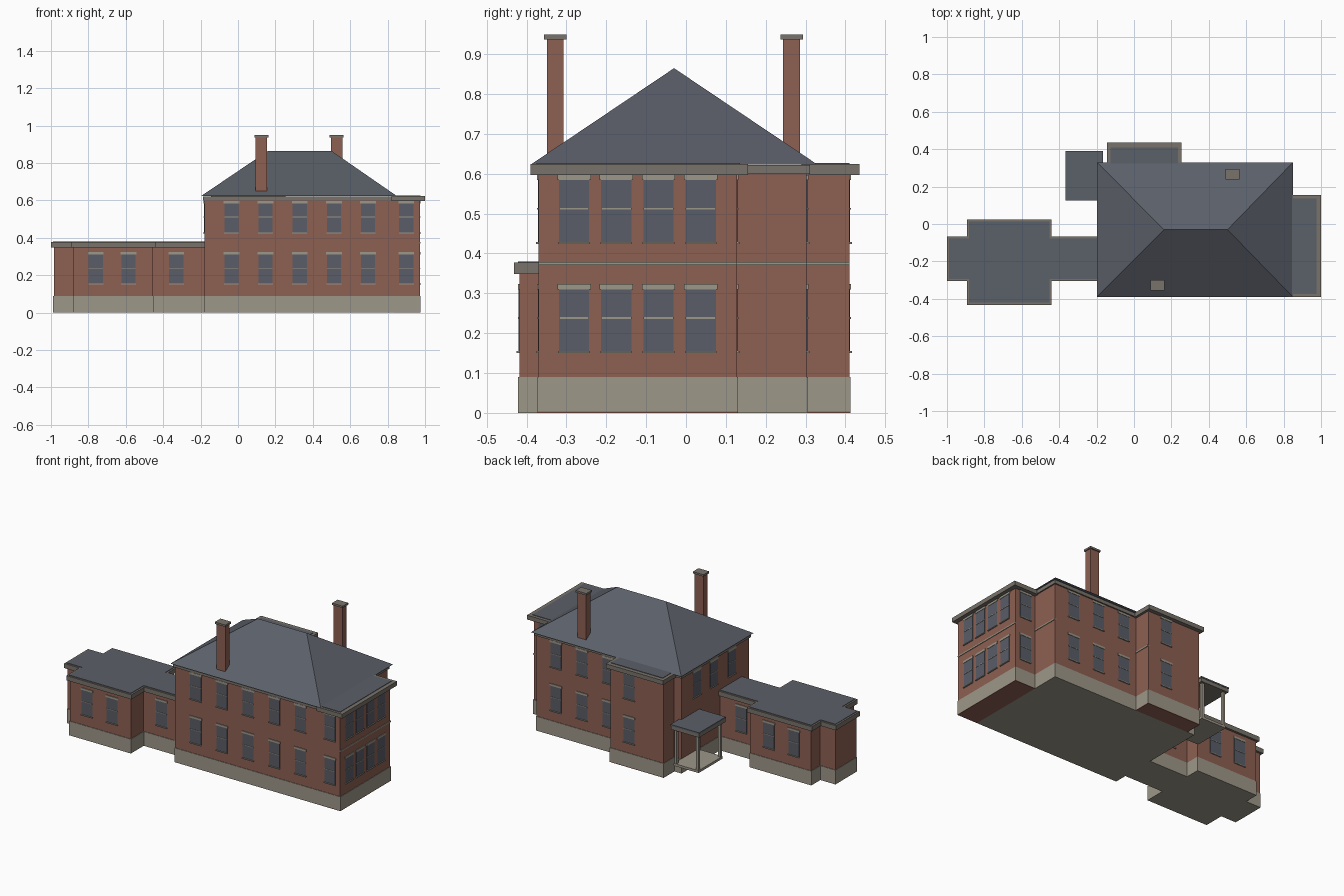
import bpy, bmesh
from mathutils import Vector

cube = bpy.data.objects.get("Cube")
if cube:
    bpy.data.objects.remove(cube, do_unlink=True)


def material(name, r, g, b):
    m = bpy.data.materials.new(name)
    m.use_nodes = True
    m.diffuse_color = (r, g, b, 1)
    bsdf = next(n for n in m.node_tree.nodes if n.type == 'BSDF_PRINCIPLED')
    bsdf.inputs["Base Color"].default_value = (r, g, b, 1)
    bsdf.inputs["Roughness"].default_value = 0.9
    return m


BRICK = material("red_brick", .27, .115, .085)
STONE = material("pale_stone", .34, .31, .25)
TRIM = material("grey_trim", .19, .17, .145)
SLATE = material("blue_grey_slate", .105, .115, .14)
GLASS = material("dark_glass", .10, .11, .135)


def finish(name, bm, mat):
    bmesh.ops.recalc_face_normals(bm, faces=bm.faces)
    me = bpy.data.meshes.new(name)
    bm.to_mesh(me)
    bm.free()
    me.materials.append(mat)
    ob = bpy.data.objects.new(name, me)
    bpy.context.collection.objects.link(ob)
    return ob


def boxes(name, mat, *limits):
    """One object made of boxes given as two opposite corners."""
    bm = bmesh.new()
    for a, b in limits:
        a, b = Vector(a), Vector(b)
        verts = bmesh.ops.create_cube(bm, size=1)["verts"]
        for v in verts:
            v.co = Vector(v.co[i] * abs(b[i] - a[i]) + (a[i] + b[i]) / 2 for i in range(3))
    return finish(name, bm, mat)


def prism(name, mat, outline, z0, z1):
    """Extrude a flat outline upward."""
    bm = bmesh.new()
    face = bm.faces.new([bm.verts.new((x, y, z0)) for x, y in outline])
    top = bmesh.ops.extrude_face_region(bm, geom=[face])["geom"]
    for v in top:
        if isinstance(v, bmesh.types.BMVert):
            v.co.z = z1
    return finish(name, bm, mat)


def house_outline(d):
    """Main block with its side wing and rear bay, grown by d."""
    return [(-.18 - d, -.37 - d), (.972 + d, -.37 - d), (.972 + d, .128 + d), (.83 + d, .128 + d),
            (.83 + d, .303 + d), (.24 + d, .303 + d), (.24 + d, .41 + d), (-.13 - d, .41 + d),
            (-.13 - d, .303 + d), (-.18 - d, .303 + d)]


def wing_outline(d):
    """Low wing: wide room, narrow end and connector, grown by d."""
    n, s, w, e = -.08 + d, -.29 - d, -.88 - d, -.455 + d
    return [(-.985 - d, s), (w, s), (w, -.418 - d), (e, -.418 - d), (e, s), (-.178, s),
            (-.178, n), (e, n), (e, .01 + d), (w, .01 + d), (w, n), (-.985 - d, n)]


# Walls and stone bases
prism("house_walls", BRICK, house_outline(0), .09, .61)
prism("wing_walls", BRICK, wing_outline(0), .09, .36)
prism("wing_base", STONE, wing_outline(.003), 0, .09)
p = .003
boxes("main_base", STONE, ((-.18 - p, -.37 - p, 0), (.83 + p, .303 + p, .09)))
for part, x0, x1, y0, y1 in (("side", .83 + p, .972 + p, -.37 - p, .128 + p),
                             ("bay", -.13 - p, .24 + p, .303 + p, .41 + p)):
    boxes(part + "_base", STONE, ((x0, y0, .004), (x1, y1, .09)))
    boxes(part + "_underside", BRICK, ((x0, y0, 0), (x1, y1, .004)))

# Cornices and flat roofs
prism("main_cornice", TRIM, house_outline(.008), .6, .622)
boxes("side_cornice", TRIM, ((.82, -.39, .597), (1, .155, .624)))
boxes("bay_cornice", TRIM, ((-.145, .29, .597), (.255, .435, .624)))
boxes("side_flat_roof", SLATE, ((.82, -.375, .62), (.975, .135, .627)))
boxes("bay_flat_roof", SLATE, ((-.125, .29, .62), (.235, .41, .627)))
prism("wing_cornice", TRIM, wing_outline(.014), .348, .377)
prism("wing_flat_roof", SLATE, wing_outline(.003), .37, .38)

# Hipped roof
bm = bmesh.new()
c = [bm.verts.new((x, y, .623)) for x, y in ((-.198, -.39), (.85, -.39), (.85, .33), (-.198, .33))]
west, east = (bm.verts.new((x, -.03, .865)) for x in (.16, .5))
for f in ((c[0], c[1], east, west), (c[1], c[2], east), (c[2], c[3], west, east),
          (c[3], c[0], west), c[::-1]):
    bm.faces.new(f)
finish("hipped_roof", bm, SLATE)

# Chimneys
for name, x, y in (("front", .125, -.328), ("rear", .527, .265)):
    boxes(name + "_chimney", BRICK, ((x - .031, y - .021, .625), (x + .031, y + .021, .94)))
    boxes(name + "_chimney_cap", TRIM, ((x - .037, y - .028, .937), (x + .037, y + .028, .949)))

# Belt course on the side walls
boxes("belt_course", STONE,
      *[((x - .01, y0, .371), (x + .004, y1, .379))
        for x, y0, y1 in ((.972, -.37, .128), (.83, .128, .303), (.24, .303, .41))])

# Windows: each is a glass plate with rail, sill and lintel
glass, rails, sills, lintels = [], [], [], []


def window(x, y, nx, ny, z):
    def plate(half, z0, z1, out):
        across = Vector((abs(ny), abs(nx), 0)) * half
        depth = Vector((nx, ny, 0))
        at = Vector((x, y, 0))
        return (at - across - depth * .01 + Vector((0, 0, z0)),
                at + across + depth * out + Vector((0, 0, z1)))
    glass.append(plate(.038, z, z + .155, .002))
    rails.append(plate(.038, z + .081, z + .085, .004))
    sills.append(plate(.04, z - .005, z, .007))
    lintels.append(plate(.042, z + .155, z + .168, .004))


LOW, HIGH = .155, .429
for z in (LOW, HIGH):
    for x in (-.035, .147, .33, .513, .695, .9):
        window(x, -.37, 0, -1, z)
    for y in (-.281, -.175, -.069, .037):
        window(.972, y, 1, 0, z)
    for x in (.33, .513, .695):
        window(x, .303, 0, 1, z)
    window(.9, .128, 0, 1, z)
    window(.11, .41, 0, 1, z)
for y in (.15, -.02, -.2):
    window(-.18, y, -1, 0, HIGH)
for x in (-.76, -.585):
    window(x, -.418, 0, -1, LOW)
    window(x, .01, 0, 1, LOW)
window(-.33, -.29, 0, -1, LOW)
window(-.33, -.08, 0, 1, LOW)
boxes("window_glass", GLASS, *glass)
boxes("window_rails", STONE, *rails)
boxes("window_sills", STONE, *sills)
boxes("window_lintels", STONE, *lintels)

# Rear porch
boxes("porch_floor", STONE, ((-.352, .138, .075), (-.178, .377, .09)))
boxes("porch_posts", STONE,
      *[((x - .008, y - .008, .085), (x + .008, y + .008, .31))
        for x in (-.342, -.19) for y in (.148, .367)])
boxes("porch_eave", TRIM, ((-.363, .127, .305), (-.167, .388, .328)))
boxes("porch_roof", SLATE, ((-.365, .125, .328), (-.165, .39, .337)))
